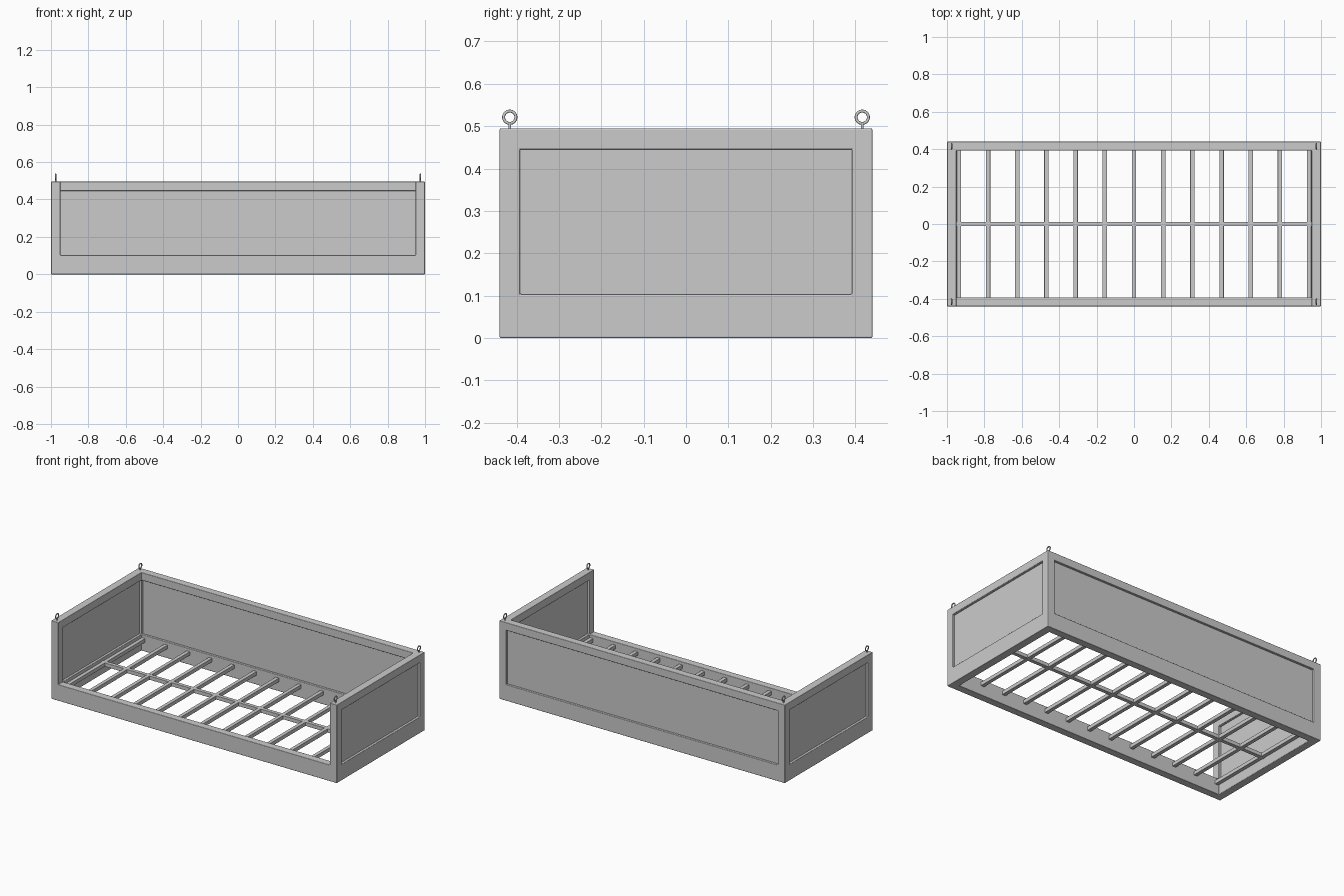
import bpy, bmesh, math
from mathutils import Matrix

if "Cube" in bpy.data.objects:
    bpy.data.objects.remove(bpy.data.objects["Cube"])


def make(name, bm, bevel=0.0):
    bmesh.ops.recalc_face_normals(bm, faces=bm.faces)
    me = bpy.data.meshes.new(name)
    bm.to_mesh(me)
    bm.free()
    ob = bpy.data.objects.new(name, me)
    bpy.context.collection.objects.link(ob)
    if bevel:
        for p in me.polygons:
            p.use_smooth = True
        m = ob.modifiers.new("bevel", "BEVEL")
        m.width = bevel
        m.segments = 3
        m.limit_method = 'ANGLE'
        m.harden_normals = True
    return ob


def box(name, lo, hi, bevel=0.0):
    bm = bmesh.new()
    size = [b - a for a, b in zip(lo, hi)]
    mid = [(a + b) / 2 for a, b in zip(lo, hi)]
    bmesh.ops.create_cube(bm, size=1, matrix=Matrix.Translation(mid) @ Matrix.Diagonal((*size, 1)))
    return make(name, bm, bevel)


# Frame: one continuous shell around the solid cells of a 3x3x3 grid
cuts = ((-1, -0.95, 0.95, 1), (-0.44, -0.392, 0.392, 0.44), (0, 0.103, 0.445, 0.495))


def solid(c):
    if min(c) < 0 or max(c) > 2:
        return False
    i, j, k = c
    side, end = i != 1, j != 1
    if k == 0:
        return side or end
    if k == 1:
        return side and end
    return side or j == 2


bm = bmesh.new()
for c in [(i, j, k) for i in range(3) for j in range(3) for k in range(3)]:
    if not solid(c):
        continue
    for ax in range(3):
        for step in (0, 1):
            n = list(c)
            n[ax] += 2 * step - 1
            if solid(n):
                continue
            u, v = (ax + 1) % 3, (ax + 2) % 3
            quad = []
            for a, b in ((0, 0), (1, 0), (1, 1), (0, 1)):
                p = [0, 0, 0]
                p[ax] = cuts[ax][c[ax] + step]
                p[u] = cuts[u][c[u] + a]
                p[v] = cuts[v][c[v] + b]
                quad.append(bm.verts.new(p))
            bm.faces.new(quad)
bmesh.ops.remove_doubles(bm, verts=bm.verts, dist=1e-5)
make("frame", bm, 0.004)

# Recessed panels
box("back_panel", (-0.96, 0.406, 0.095), (0.96, 0.426, 0.455))
for s, n in ((-1, "left"), (1, "right")):
    x0, x1 = sorted((s * 0.965, s * 0.985))
    box(n + "_panel", (x0, -0.4, 0.095), (x1, 0.4, 0.455))

# Slats and the centre bar
for i in range(13):
    x = (i - 6) * 0.156
    box(f"slat_{i + 1}", (x - 0.012, -0.4, 0.06), (x + 0.012, 0.4, 0.084), 0.002)
box("centre_bar", (-0.96, -0.012, 0.0605), (0.96, 0.012, 0.0845), 0.002)


# Eye bolts on the four corners
for sx in (-1, 1):
    for sy in (-1, 1):
        at = (sx * 0.975, sy * 0.416, 0.521)
        bpy.ops.mesh.primitive_torus_add(major_segments=32, minor_segments=10, major_radius=0.0145,
                                         minor_radius=0.0035, location=at,
                                         rotation=(0, math.pi / 2, 0))
        bpy.context.object.name = "eye_ring"
        bpy.ops.object.shade_smooth()
        bpy.ops.mesh.primitive_cylinder_add(vertices=16, radius=0.0035, depth=0.025,
                                            location=(at[0], at[1], 0.497))
        bpy.context.object.name = "eye_stem"
        bpy.ops.object.shade_smooth_by_angle()
